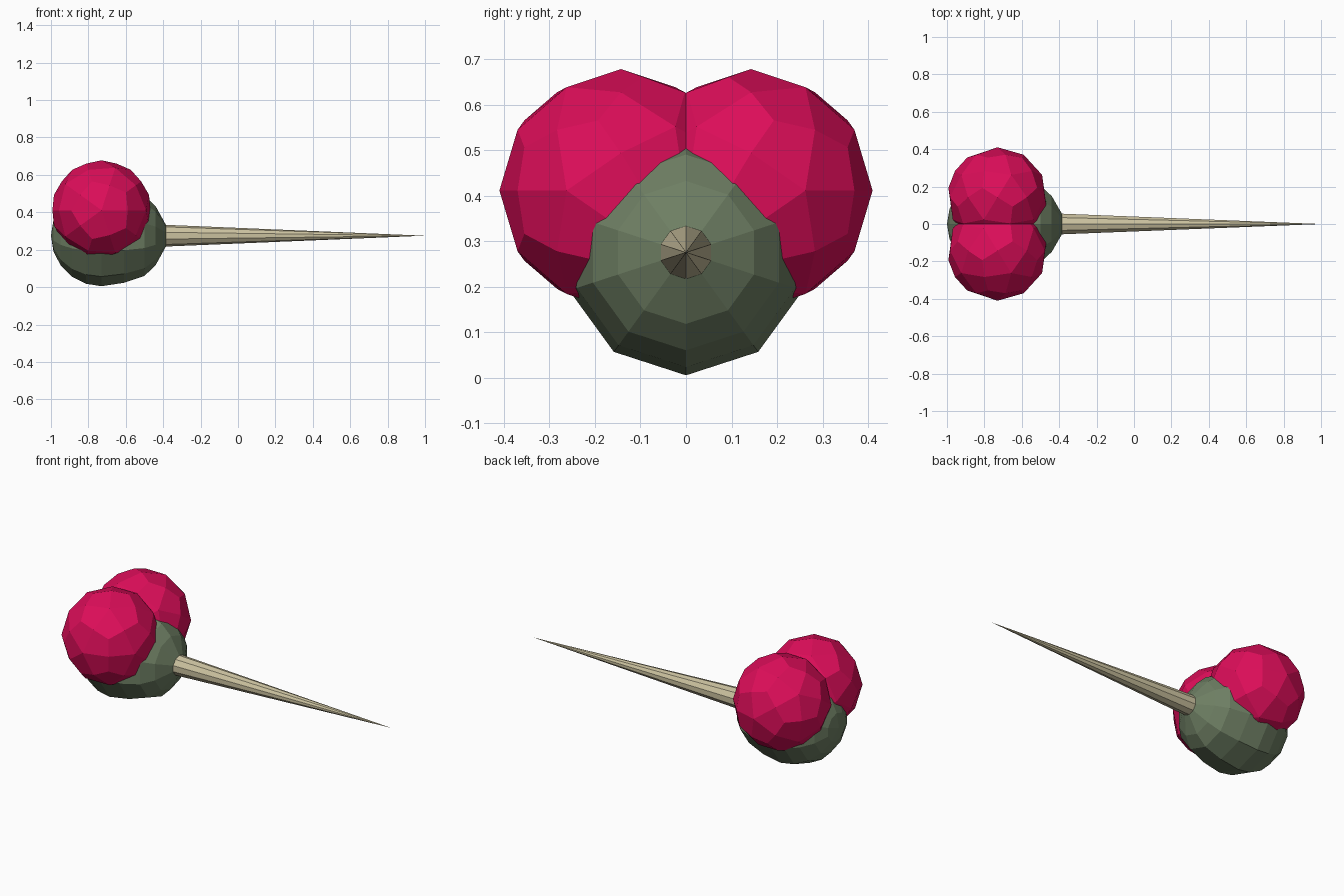
import bpy, bmesh, math
from mathutils import Vector

cube = bpy.data.objects.get("Cube")
if cube:
    bpy.data.objects.remove(cube, do_unlink=True)

SIDES = 10
AXIS_Z = 0.275      # height of the head and beak axis
HEAD_X = -0.73
HEAD_R = 0.27
EYE_R = 0.267


def material(name, rgb):
    mat = bpy.data.materials.new(name)
    mat.use_nodes = True
    colour = (*rgb, 1)
    mat.diffuse_color = colour
    bsdf = mat.node_tree.nodes["Principled BSDF"]
    bsdf.inputs["Base Color"].default_value = colour
    bsdf.inputs["Roughness"].default_value = 0.8
    return mat


def finish(bm, name, mat):
    bmesh.ops.remove_doubles(bm, verts=bm.verts, dist=0.0005)
    bmesh.ops.recalc_face_normals(bm, faces=bm.faces)
    mesh = bpy.data.meshes.new(name)
    bm.to_mesh(mesh)
    bm.free()
    mesh.materials.append(mat)
    obj = bpy.data.objects.new(name, mesh)
    bpy.context.collection.objects.link(obj)
    return obj


def lathe_x(name, profile, mat):
    """Spin (x, radius) points around the horizontal axis."""
    bm = bmesh.new()
    rings = []
    for x, r in profile:
        ring = []
        for i in range(SIDES):
            a = math.pi / 2 + math.tau * i / SIDES
            ring.append(bm.verts.new((x, r * math.cos(a), AXIS_Z + r * math.sin(a))))
        rings.append(ring)
    for a, b in zip(rings, rings[1:]):
        for i in range(SIDES):
            j = (i + 1) % SIDES
            bm.faces.new((a[i], a[j], b[j], b[i]))
    return finish(bm, name, mat)


def kite_sphere(name, centre, side, mat):
    """Icosahedron split into sixty kites, with a pole pointing sideways."""
    ico = bmesh.new()
    bmesh.ops.create_icosphere(ico, subdivisions=1, radius=1)
    bm = bmesh.new()

    def place(co):
        p = co.normalized() * EYE_R
        return bm.verts.new(centre + Vector((p.x, side * p.z, p.y)))

    for face in ico.faces:
        c = [v.co.copy() for v in face.verts]
        mid = c[0] + c[1] + c[2]
        for i in range(3):
            here, after, before = c[i], c[(i + 1) % 3], c[i - 1]
            bm.faces.new([place(p) for p in (here, here + after, mid, before + here)])
    ico.free()
    return finish(bm, name, mat)


green = material("moss green", (0.155, 0.21, 0.125))
crimson = material("crimson", (0.72, 0.004, 0.10))
bone = material("pale bone", (0.60, 0.54, 0.35))

# Head: round at the rear, drawn out into a short snout
rear = [(HEAD_X - HEAD_R * math.cos(math.radians(a)), HEAD_R * math.sin(math.radians(a)))
        for a in range(0, 91, 18)]
snout = [(-0.61, 0.252), (-0.50, 0.215), (-0.44, 0.157), (-0.385, 0.057), (-0.38, 0)]
lathe_x("head", rear + snout, green)

# Long needle beak
lathe_x("beak", [(-0.39, 0), (-0.386, 0.058), (1.0, 0)], bone)

# Pair of bulging eyes
for label, side in (("right_eye", -1), ("left_eye", 1)):
    kite_sphere(label, Vector((HEAD_X, side * 0.143, 0.411)), side, crimson)
